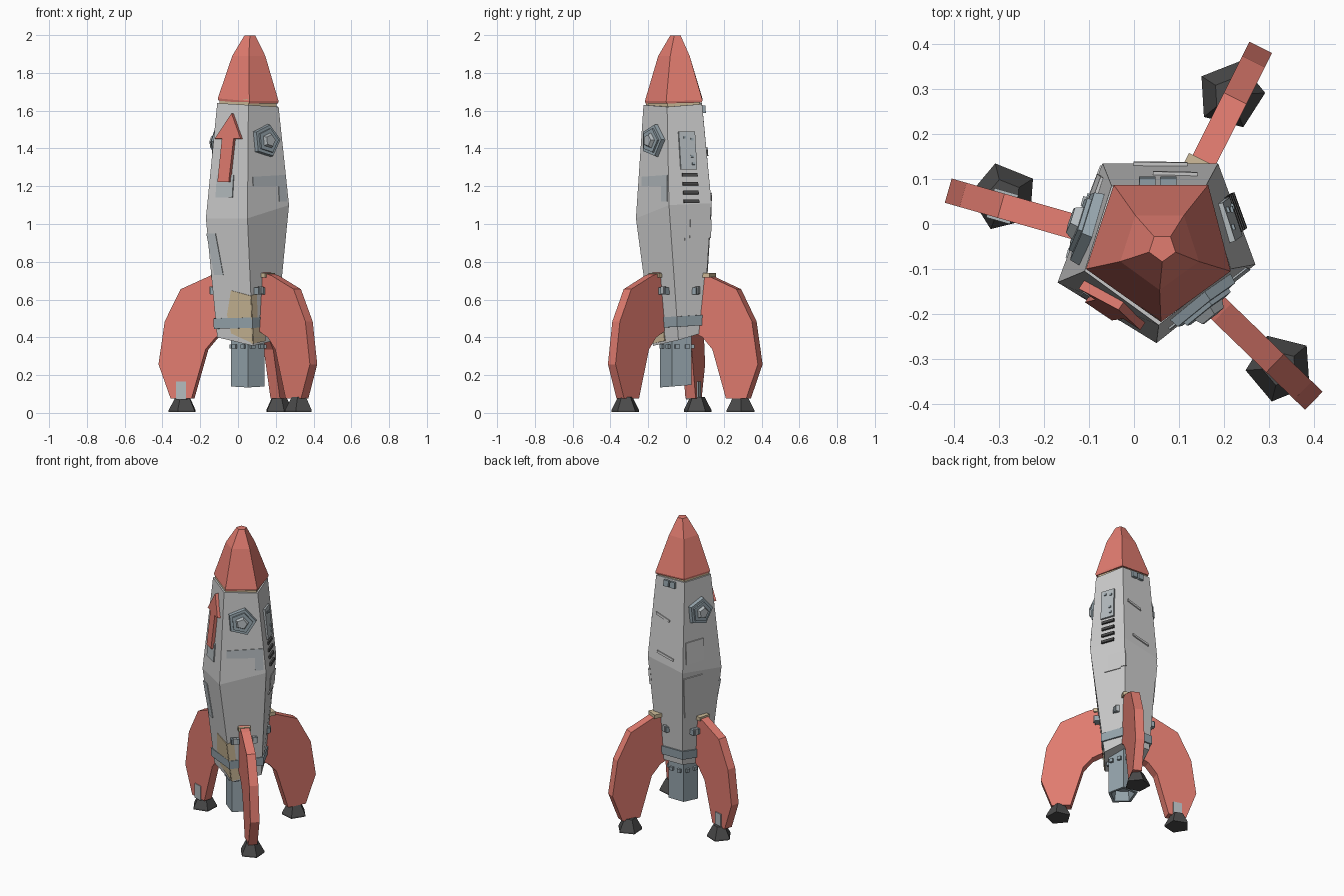
import bpy, bmesh
from math import sin, cos, radians, pi
from mathutils import Vector, Matrix

if "Cube" in bpy.data.objects:
    bpy.data.objects.remove(bpy.data.objects["Cube"])


def material(name, rgb):
    m = bpy.data.materials.new(name)
    m.diffuse_color = (*rgb, 1)
    m.use_nodes = True
    m.node_tree.nodes["Principled BSDF"].inputs["Base Color"].default_value = m.diffuse_color
    return m


RED = material("red_paint", (0.75, 0.2, 0.16))
DARK = material("dark_rubber", (0.07, 0.07, 0.07))
STEEL = material("blue_steel", (0.3, 0.37, 0.41))
PALE = material("pale_panel", (0.45, 0.49, 0.51))
TAN = material("tan_primer", (0.62, 0.5, 0.32))


def mesh(name, verts, faces, mat=None):
    me = bpy.data.meshes.new(name)
    me.from_pydata([tuple(v) for v in verts], [], faces)
    bm = bmesh.new()
    bm.from_mesh(me)
    bmesh.ops.recalc_face_normals(bm, faces=bm.faces)
    bm.to_mesh(me)
    bm.free()
    ob = bpy.data.objects.new(name, me)
    bpy.context.collection.objects.link(ob)
    if mat:
        me.materials.append(mat)
    return ob


def loft(name, rings, mat=None, closed=False):
    """Join equal rings; end caps, or wrap the last ring to the first."""
    n, m = len(rings[0]), len(rings)
    faces = [(i * n + j, i * n + (j + 1) % n, (i + 1) % m * n + (j + 1) % n, (i + 1) % m * n + j)
             for i in range(m if closed else m - 1) for j in range(n)]
    if not closed:
        faces += [tuple(range(n)), tuple(range((m - 1) * n, m * n))]
    return mesh(name, [v for r in rings for v in r], faces, mat)


def pent(cx, cy, z, r, turn=-90, tilt=(0, 0)):
    out = []
    for i in range(5):
        a = radians(turn + 72 * i)
        x, y = r * cos(a), r * sin(a)
        out.append(Vector((cx + x, cy + y, z + tilt[0] * x + tilt[1] * y)))
    return out


# Hull: crooked five-sided rings, order front, right, back right, back left, left
BOTTOM = [(.08, -.175, .355), (.20, -.04, .385), (.14, .09, .425), (-.04, .095, .43), (-.11, -.09, .40)]
MIDDLE = [(.05, -.265, 1.03), (.27, -.09, 1.10), (.187, .135, 1.11), (-.07, .135, 1.06), (-.17, -.13, 1.03)]
TOP = [(.055, -.225, 1.63), (.215, -.10, 1.62), (.16, .085, 1.635), (-.05, .085, 1.64), (-.11, -.105, 1.64)]
HULL = [[Vector(p) for p in r] for r in (BOTTOM, MIDDLE, TOP)]
loft("hull", HULL)


def edge_at(k, z):
    a, b, c = (r[k % 5] for r in HULL)
    return a.lerp(b, (z - a.z) / (b.z - a.z)) if z < b.z else b.lerp(c, (z - b.z) / (c.z - b.z))


def spread(ring, scale, dz=0):
    c = sum(ring, Vector()) / len(ring)
    return [Vector((c.x + (p.x - c.x) * scale, c.y + (p.y - c.y) * scale, p.z + dz)) for p in ring]


def plate(name, k, t, z, pts, depth, mat=None, taper=1.0):
    """Raised flat shape on hull side k; pts are (sideways, up) offsets."""
    a, b = edge_at(k, z), edge_at(k + 1, z)
    u = (b - a).normalized()
    v = (edge_at(k, z + .01).lerp(edge_at(k + 1, z + .01), t) - a.lerp(b, t)).normalized()
    n = u.cross(v).normalized()
    o = a.lerp(b, t)
    low = [o + u * s + v * h - n * .008 for s, h in pts]
    high = [o + (u * s + v * h) * taper + n * depth for s, h in pts]
    return loft(name, [low, high], mat)


def rect(w, h):
    return [(-w / 2, -h / 2), (w / 2, -h / 2), (w / 2, h / 2), (-w / 2, h / 2)]


def five(r):
    return [(r * sin(2 * pi * i / 5 + .25), r * cos(2 * pi * i / 5 + .25)) for i in range(5)]


# Nose cone and the collar beneath it
base = [Vector((x, y, z)) for x, y, z in
        [(.06, -.218, 1.65), (.215, -.105, 1.65), (.165, .087, 1.655), (-.045, .087, 1.665), (-.107, -.1, 1.665)]]
loft("nose_cone", [spread(base, .98, -.012), base, pent(.057, -.055, 1.89, .092), pent(.063, -.053, 1.997, .031)], RED)
loft("nose_collar", [spread(HULL[2], .93, -.02), spread(HULL[2], .93, .03)], TAN)

# Belt round the hull base
low = [edge_at(k, z) for k, z in enumerate((.45, .455, .465, .47, .445))]
loft("belt", [spread(low, 1.08), spread(low, 1.1, .055), spread(low, .9, .055), spread(low, .9)], STEEL, True)

# Hollow engine nozzle with bolts
NX, NY = .052, -.045
loft("nozzle", [pent(NX, NY, .42, .093), pent(NX, NY, .142, .093, tilt=(0, .08)),
                pent(NX, NY, .142, .075, tilt=(0, .08)), pent(NX, NY, .2, .065)], STEEL)


def box(name, origin, angle, size, offset, mat=None):
    rot = Matrix.Rotation(angle, 3, 'Z')
    r0, r1 = ([origin + rot @ (Vector(offset) + Vector((x * size[0], y * size[1], s * size[2])) / 2)
               for x, y in ((-1, -1), (1, -1), (1, 1), (-1, 1))] for s in (-1, 1))
    return loft(name, [r0, r1], mat)


for i in range(5):
    for side in (-1, 1):
        box("nozzle_bolt", Vector((NX, NY, .352)), radians(-54 + 72 * i), (.02, .024, .022),
            (.08, side * .028, 0), STEEL)

# Fins with feet, top tabs and side brackets
FIN = [(.11, .75), (.20, .727), (.365, .655), (.453, .484), (.487, .257), (.421, .077),
       (.305, .077), (.228, .336), (.172, .40), (.11, .43)]
AXIS = Vector((.055, -.06, 0))
for label, deg, k, surf, foot in (("left", 164, 1.0, .165, (-.29, .06)),
                                  ("back", 63.4, 1.04, .195, (.215, .287)),
                                  ("front", -44, .985, .13, (.325, -.32))):
    a = radians(deg)
    d, n = Vector((cos(a), sin(a), 0)), Vector((-sin(a), cos(a), 0))
    loft(label + "_fin", [[AXIS + d * r * k + n * w + Vector((0, 0, z)) for r, z in FIN]
                          for w in (-.028, .028)], RED)
    loft(label + "_foot", [pent(*foot, 0.005, .077, deg - 60), pent(*foot, .015, .077, deg - 60),
                           pent(*foot, .085, .04, deg - 60)], DARK)
    box(label + "_fin_tab", AXIS, a, (.06, .075, .025), (surf, 0, .728), TAN)
    for s in (-1, 1):
        back = .05 if label == "back" else 0
        box(label + "_fin_bracket", AXIS, a, (.045, .05, .035), (surf - back, s * .055, .645), STEEL)
        box(label + "_bracket_bolt", AXIS, a, (.02, .022, .04), (surf + .02 - back, s * .06, .65), PALE)
    if label == "left":
        box("fin_repair_plate", AXIS, a, (.055, .068, .095), (.362, 0, .118), PALE)

# Portholes with domed glass
for k, z in ((0, 1.44), (3, 1.43)):
    plate("porthole_frame", k, .5, z, five(.093), .022, STEEL, .93)
    plate("porthole_rim", k, .5, z, five(.07), .032, STEEL, .95)
    plate("porthole_glass", k, .5, z, five(.064), .05, PALE, .5)

# Arrow marking and its backing plate
plate("arrow_plate", 4, .42, 1.2, rect(.105, .12), .008, PALE)
plate("arrow", 4, .44, 1.4, [(-.042, -.18), (.03, -.18), (.045, .05), (.09, .05), (.022, .185),
                             (-.075, .05), (-.03, .05)], .022, RED)

# Vent panel with slats and screws
plate("vent_cover", 1, .5, 1.388, rect(.09, .2), .014, PALE)
for s, h in ((-.015, .07), (.025, .06), (.02, -.03), (.025, -.07)):
    plate("vent_screw", 1, .5, 1.388, [(s + x, h + y) for x, y in rect(.013, .013)], .02, STEEL)
for i in range(4):
    plate("vent_slat", 1, .52, 1.26 - i * .047, rect(.085, .018), .012, DARK)

# Hull patches
plate("corner_patch", 0, .55, 1.2, [(-.11, 0), (.06, .0), (.06, -.08), (.11, -.08), (.11, .06), (-.11, .05)], .004, PALE)
plate("right_patch", 1, .76, .975, rect(.12, .1), .005)
plate("front_left_patch", 4, .13, .84, [(-.035, .11), (.02, .11), (.045, -.11), (-.01, -.11)], .006, PALE)
plate("left_upper_hatch", 3, .32, 1.18, rect(.13, .14), .006)
plate("left_lower_hatch", 3, .3, .89, [(-.08, .13), (.06, .13), (.06, -.02), (0, -.14), (-.06, -.14)], .006)
plate("back_seam", 2, .5, 1.14, [(-.06, .01), (.06, -.02), (.06, -.005), (-.06, .025)], .008)
plate("back_seam", 2, .35, 1.38, [(-.05, .012), (.05, -.02), (.05, -.005), (-.05, .027)], .008)
plate("right_seam", 1, .6, .92, rect(.11, .012), .008)
for t in (.4, .62):
    plate("top_clip", 2, t, 1.607, rect(.036, .04), .016, STEEL)

# Bare primer round the front corner
plate("primer_left", 4, .98, .5, [(-.12, -.08), (.01, -.135), (.01, .12), (-.11, .15), (-.14, .02)], .005, TAN)
plate("primer_right", 0, .02, .5, [(-.01, -.135), (.09, -.12), (.1, .12), (.05, .14), (-.01, .12)], .005, TAN)
